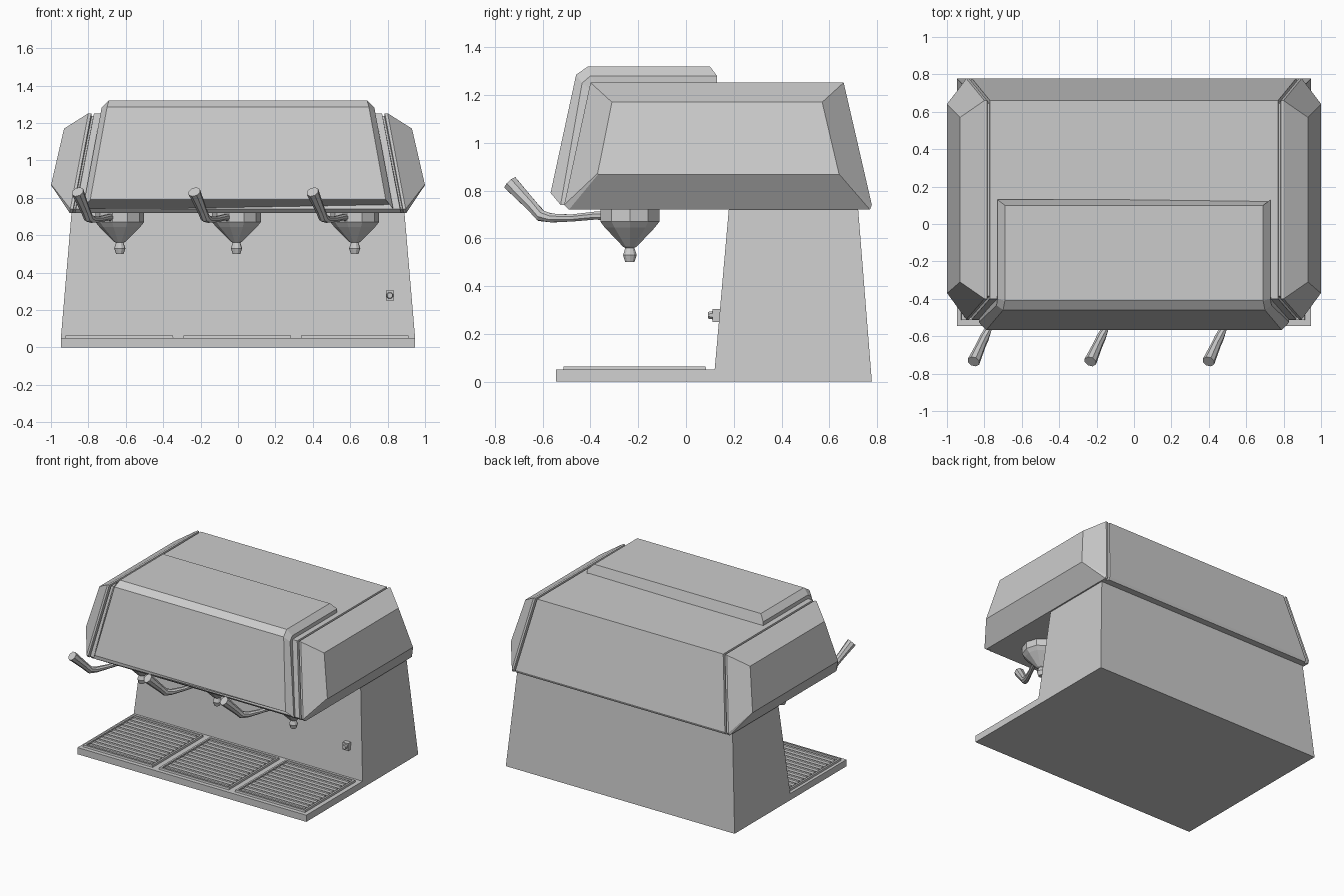
import bpy, bmesh, math
from mathutils import Vector

cube = bpy.data.objects.get("Cube")
if cube:
    bpy.data.objects.remove(cube, do_unlink=True)

metal = bpy.data.materials.new("grey metal")
metal.use_nodes = True
GREY = (0.6, 0.6, 0.6, 1)
metal.diffuse_color = GREY
metal.node_tree.nodes["Principled BSDF"].inputs["Base Color"].default_value = GREY


def loft(name, rings, closed=False):
    """Skin a row of equal-length point rings and cap both ends."""
    bm = bmesh.new()
    loops = [[bm.verts.new(p) for p in ring] for ring in rings]
    n = len(loops[0])
    for a, b in zip(loops, loops[1:]):
        for i in range(n):
            j = (i + 1) % n
            bm.faces.new((a[i], a[j], b[j], b[i]))
    bm.faces.new(loops[0])
    bm.faces.new(loops[-1])
    bmesh.ops.recalc_face_normals(bm, faces=bm.faces)
    mesh = bpy.data.meshes.new(name)
    bm.to_mesh(mesh)
    bm.free()
    mesh.materials.append(metal)
    ob = bpy.data.objects.new(name, mesh)
    bpy.context.collection.objects.link(ob)
    return ob


def box(name, x0, x1, y0, y1, z0, z1, taper=0.0):
    t = taper
    return loft(name, [
        [(x0, y0, z0), (x1, y0, z0), (x1, y1, z0), (x0, y1, z0)],
        [(x0 + t, y0 + t, z1), (x1 - t, y0 + t, z1), (x1 - t, y1 - t, z1), (x0 + t, y1 - t, z1)]])


def tube(name, path, radii, sides=8):
    """Round bar along a path, with rings square to the path."""
    pts = [Vector(p) for p in path]
    rings = []
    for i, p in enumerate(pts):
        d = (pts[min(i + 1, len(pts) - 1)] - pts[max(i - 1, 0)]).normalized()
        ref = Vector((1, 0, 0)) if abs(d.x) < 0.8 else Vector((0, 1, 0))
        u = d.cross(ref).normalized()
        v = d.cross(u)
        rings.append([p + radii[i] * (math.cos(a) * u + math.sin(a) * v)
                      for a in (2 * math.pi * (k + 0.5) / sides for k in range(sides))])
    return loft(name, rings)


# Body: L-shaped side profile whose width narrows with height
def half_width(z):
    return 0.947 if z <= 0.05 else 0.945 - 0.055 * (z - 0.05) / 0.67


body = [(-0.545, 0), (-0.545, 0.05), (0.12, 0.05), (0.18, 0.73), (0.72, 0.73), (0.778, 0.0)]
loft("body_and_tray", [[(s * half_width(z), y, z) for y, z in body] for s in (-1, 1)])

# Hood: sloped cross-section swept sideways, with a groove and a faceted cap at each end
hood = [(-0.49, 0.72), (-0.51, 0.74), (-0.40, 1.252), (0.66, 1.252), (0.778, 0.74), (0.77, 0.72)]


def hood_ring(side, x_top, inset=0.0):
    ring = []
    for y, z in hood:
        x = x_top + 0.1 * (1.252 - z) / 0.53
        k = 1 - inset / 0.55
        ring.append((side * x, 0.13 + (y - 0.13) * k, z - inset if z > 1 else z))
    return ring


def cap_ring(side):
    return [(side * x, y, z) for x, y, z in (
        (1.0, -0.368, 0.868), (0.999, -0.37, 0.872), (0.93, -0.31, 1.17),
        (0.93, 0.57, 1.17), (0.999, 0.64, 0.872), (1.0, 0.642, 0.868))]


steps = [(0.80, 0), (0.785, 0), (0.782, 0.015), (0.773, 0.015), (0.77, 0)]
loft("hood", [cap_ring(-1)] + [hood_ring(-1, *s) for s in steps]
     + [hood_ring(1, *s) for s in reversed(steps)] + [cap_ring(1)])

# Raised front panel that wraps over the top, with chamfered borders
# Each row: side profile (y, z) and half width
rim = [(-0.525, 0.74, 0.83), (-0.435, 1.25, 0.735), (-0.40, 1.28, 0.73), (0.13, 1.28, 0.73)]
face = [(-0.567, 0.79, 0.79), (-0.46, 1.285, 0.70), (-0.41, 1.32, 0.69), (0.10, 1.32, 0.69)]
under = [(-0.45, 0.74, 0.83), (-0.37, 1.20, 0.735), (-0.35, 1.22, 0.73), (0.13, 1.22, 0.73)]


def panel_ring(i):
    def pt(row, s):
        y, z, w = row[i]
        return (s * w, y, z)
    return [pt(under, -1), pt(rim, -1), pt(face, -1), pt(face, 1), pt(rim, 1), pt(under, 1)]


loft("front_panel", [panel_ring(i) for i in range(4)])

# Brewing groups: cup, spout and angled handle
cup = [(0.74, 0.13), (0.67, 0.13), (0.645, 0.11), (0.565, 0.03), (0.56, 0.02),
       (0.53, 0.03), (0.50, 0.02)]
bar = [(0.10, 0.695, 0.02), (0.16, 0.695, 0.018), (0.27, 0.685, 0.016), (0.36, 0.685, 0.02),
       (0.41, 0.695, 0.026), (0.45, 0.735, 0.026), (0.55, 0.832, 0.034)]
for n, cx in enumerate((-0.632, -0.008, 0.624)):
    tube(f"group_head_{n + 1}", [(cx, -0.235, z) for z, r in cup], [r for z, r in cup], 10)
    tube(f"handle_{n + 1}", [(cx - 0.41 * d, -0.235 - 0.91 * d, z) for d, z, r in bar],
         [r for d, z, r in bar])

# Drip grates: frame with slats running sideways
SLATS = 12
for n in range(3):
    x0 = -0.925 + 0.63 * n
    x1 = x0 + 0.58
    y0, y1, w = -0.515, 0.085, 0.02
    for k, y in enumerate((y0, y1 - w)):
        box(f"grate_{n + 1}_rail_{k + 1}", x0, x1, y, y + w, 0.045, 0.064, 0.003)
    for k, x in enumerate((x0, x1 - w)):
        box(f"grate_{n + 1}_end_{k + 1}", x, x + w, y0, y1, 0.045, 0.064, 0.003)
    pitch = (y1 - y0 - 2 * w) / SLATS
    for k in range(SLATS):
        y = y0 + w + (k + 0.5) * pitch
        box(f"grate_{n + 1}_slat_{k + 1}", x0 + w, x1 - w, y - 0.015, y + 0.015,
            0.045, 0.063, 0.006)

# Power switch on the front wall
box("switch_plate", 0.79, 0.835, 0.11, 0.16, 0.25, 0.305)
tube("switch_knob", [(0.812, 0.12, 0.278), (0.812, 0.092, 0.278)], [0.02, 0.015])
